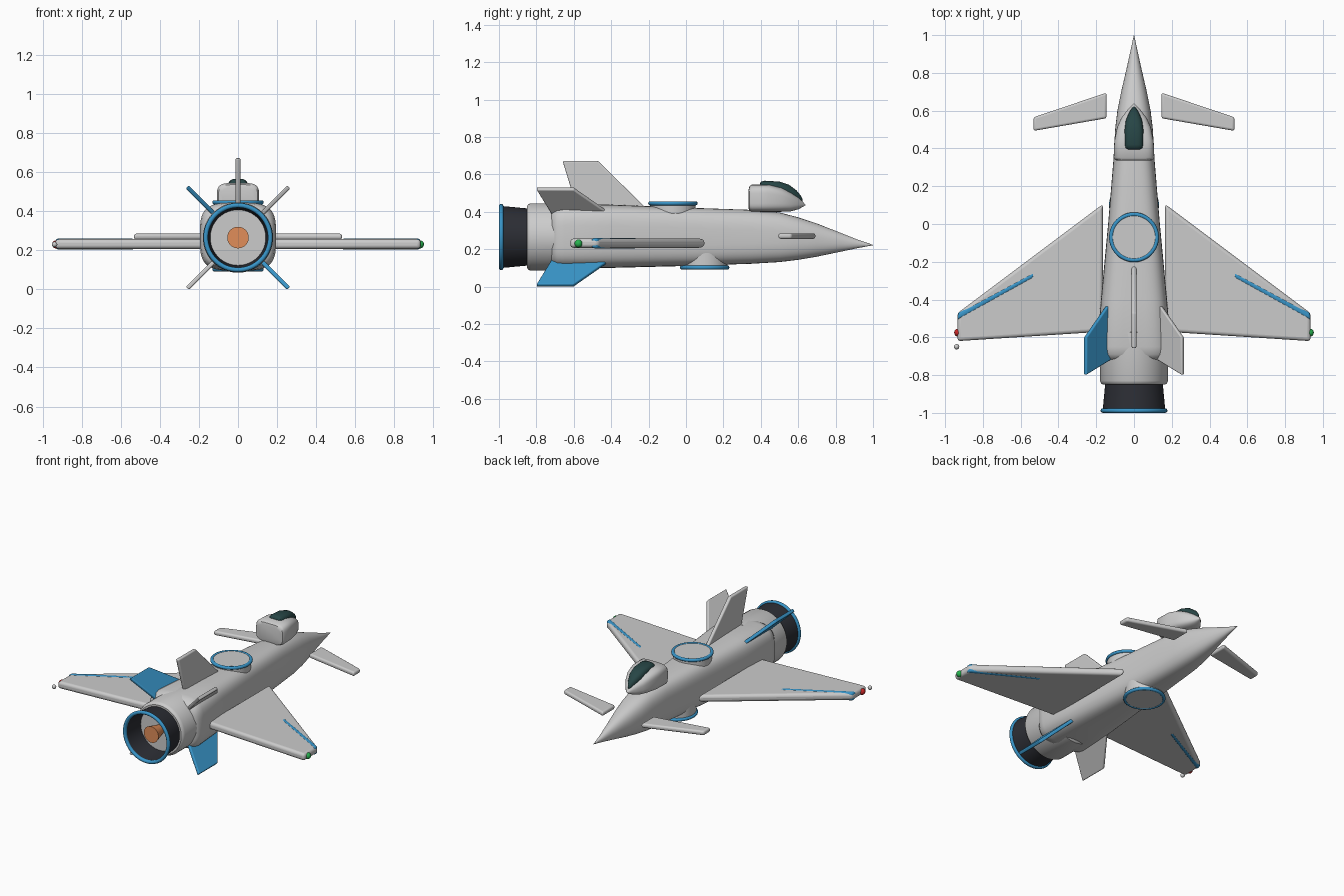
import bpy, bmesh, math
from mathutils import Matrix, Vector

if "Cube" in bpy.data.objects:
    bpy.data.objects.remove(bpy.data.objects["Cube"])


def material(name, rgb):
    m = bpy.data.materials.new(name)
    m.diffuse_color = (*rgb, 1)
    m.use_nodes = True
    m.node_tree.nodes["Principled BSDF"].inputs["Base Color"].default_value = m.diffuse_color
    return m


BLUE = material("blue", (0.04, 0.30, 0.58))
DARK = material("charcoal", (0.025, 0.027, 0.035))
GLASS = material("glass", (0.02, 0.06, 0.06))
ORANGE = material("orange", (0.75, 0.27, 0.10))
RED = material("red", (0.6, 0.02, 0.02))
GREEN = material("green", (0.02, 0.45, 0.08))


def finish(name, bm, mat=None, bevel=0, angle=35):
    bmesh.ops.recalc_face_normals(bm, faces=bm.faces)
    mesh = bpy.data.meshes.new(name)
    bm.to_mesh(mesh)
    bm.free()
    ob = bpy.data.objects.new(name, mesh)
    bpy.context.collection.objects.link(ob)
    if mat:
        mesh.materials.append(mat)
    if bevel:
        b = ob.modifiers.new("bevel", 'BEVEL')
        b.width, b.segments, b.limit_method = bevel, 4, 'ANGLE'
    bpy.ops.object.select_all(action='DESELECT')
    ob.select_set(True)
    bpy.context.view_layer.objects.active = ob
    bpy.ops.object.shade_smooth_by_angle(angle=math.radians(angle))
    return ob


def loft(name, sections, mat=None, n=48):
    """Superellipse sections along y: (y, half width, z bottom, z top, exponent)."""
    bm = bmesh.new()
    rings = []
    for y, w, zb, zt, e in sections:
        ring = []
        for i in range(n):
            a = 2 * math.pi * i / n
            c, s = math.cos(a), math.sin(a)
            x = w * math.copysign(abs(c) ** (2 / e), c)
            z = (zb + zt) / 2 + (zt - zb) / 2 * math.copysign(abs(s) ** (2 / e), s)
            ring.append(bm.verts.new((x, y, z)))
        rings.append(ring)
    for r, q in zip(rings, rings[1:]):
        for i in range(n):
            bm.faces.new((r[i], r[(i + 1) % n], q[(i + 1) % n], q[i]))
    bm.faces.new(rings[0])
    bm.faces.new(rings[-1])
    return finish(name, bm, mat, angle=40)


def revolve(name, profile, matrix, mat=None, closed=False, n=64):
    """Spin (radius, height) points about local z, then place with matrix."""
    bm = bmesh.new()
    vs = [bm.verts.new((r, 0, h)) for r, h in profile]
    pairs = list(zip(vs, vs[1:])) + ([(vs[-1], vs[0])] if closed else [])
    edges = [bm.edges.new(p) for p in pairs]
    bmesh.ops.spin(bm, geom=vs + edges, axis=(0, 0, 1), cent=(0, 0, 0),
                   angle=2 * math.pi, steps=n)
    bmesh.ops.remove_doubles(bm, verts=bm.verts, dist=1e-5)
    bm.transform(matrix)
    return finish(name, bm, mat)


def torus(name, R, r, matrix, mat):
    pts = [(R + r * math.cos(i * math.pi / 6), r * math.sin(i * math.pi / 6)) for i in range(12)]
    return revolve(name, pts, matrix, mat, closed=True)


def plate(name, outline, thick, matrix, mat=None, bevel=0.01):
    """Flat outline in local xy, thickened about z = 0."""
    bm = bmesh.new()
    f = bm.faces.new([bm.verts.new((x, y, -thick / 2)) for x, y in outline])
    ext = bmesh.ops.extrude_face_region(bm, geom=[f])["geom"]
    bmesh.ops.translate(bm, vec=(0, 0, thick),
                        verts=[v for v in ext if isinstance(v, bmesh.types.BMVert)])
    bm.transform(matrix)
    return finish(name, bm, mat, bevel)


def ball(name, loc, r, mat=None):
    bm = bmesh.new()
    bmesh.ops.create_uvsphere(bm, u_segments=20, v_segments=12, radius=r,
                              matrix=Matrix.Translation(loc))
    return finish(name, bm, mat)


# Fuselage
loft("fuselage", [
    (-0.722, 0.150, 0.130, 0.400, 3.6), (-0.715, 0.172, 0.112, 0.420, 3.6),
    (-0.69, 0.188, 0.099, 0.436, 3.6), (-0.65, 0.195, 0.095, 0.444, 3.6),
    (-0.4, 0.175, 0.100, 0.438, 3.6), (0.0, 0.137, 0.110, 0.422, 3.4),
    (0.35, 0.108, 0.122, 0.410, 3.0), (0.5, 0.100, 0.131, 0.396, 2.8),
    (0.6, 0.088, 0.143, 0.370, 2.6), (0.7, 0.068, 0.160, 0.337, 2.4),
    (0.82, 0.040, 0.185, 0.290, 2.2), (0.92, 0.018, 0.206, 0.250, 2),
    (1.0, 0.001, 0.221, 0.223, 2)])

# Cockpit and glass
loft("cockpit", [
    (0.335, 0.085, 0.415, 0.520, 4), (0.339, 0.100, 0.404, 0.536, 4),
    (0.352, 0.108, 0.399, 0.545, 4), (0.44, 0.104, 0.399, 0.545, 4),
    (0.51, 0.090, 0.400, 0.530, 3.5), (0.56, 0.068, 0.402, 0.505, 3),
    (0.60, 0.038, 0.413, 0.478, 2.6), (0.625, 0.015, 0.426, 0.453, 2.2),
    (0.638, 0.002, 0.434, 0.438, 2)])
loft("cockpit_glass", [
    (0.395, 0.036, 0.50, 0.552, 3), (0.402, 0.046, 0.49, 0.561, 3),
    (0.42, 0.050, 0.48, 0.566, 3), (0.50, 0.050, 0.47, 0.561, 3),
    (0.55, 0.043, 0.46, 0.545, 2.6), (0.59, 0.026, 0.455, 0.515, 2.4),
    (0.615, 0.010, 0.45, 0.485, 2), (0.622, 0.002, 0.45, 0.47, 2)], GLASS)

# Engine: local z points backwards (-y)
AFT = Matrix.Translation((0, 0, 0.265)) @ Matrix.Rotation(math.pi / 2, 4, 'X')
revolve("engine_ring", [(0, 0.56), (0.165, 0.56), (0.18, 0.575), (0.18, 0.83),
                        (0.175, 0.843), (0.165, 0.85), (0, 0.85)], AFT)
revolve("nozzle", [(0.152, 0.84), (0.166, 0.99), (0.155, 0.99), (0.141, 0.84)],
        AFT, DARK, closed=True)
torus("nozzle_rim", 0.165, 0.012, AFT @ Matrix.Translation((0, 0, 0.988)), BLUE)
revolve("exhaust_plug", [(0, 0.84), (0.03, 0.84), (0.055, 0.94), (0, 0.94)], AFT, ORANGE)

# Docking hatches above and below
for side, y, z0, z1, ring in (("top", -0.07, 0.36, 0.452, 0.445),
                              ("bottom", 0.10, 0.18, 0.094, 0.102)):
    at = Matrix.Translation((0, y, 0))
    revolve(side + "_hatch", [(0, z0), (0.122, z0), (0.122, z1), (0, z1)], at)
    torus(side + "_hatch_rim", 0.121, 0.011, at @ Matrix.Translation((0, 0, ring)), BLUE)

# Wings, canards and wing stripes, mirrored
for s, side in ((1, "right"), (-1, "left")):
    def level(z):
        return Matrix.Translation((0, 0, z)) @ Matrix.Diagonal((s, 1, 1, 1))
    plate(side + "_wing", [(0.165, 0.105), (0.935, -0.472), (0.935, -0.62), (0.165, -0.57)],
          0.049, level(0.232), bevel=0.018)
    plate(side + "_canard", [(0.145, 0.695), (0.532, 0.565), (0.532, 0.493), (0.145, 0.56)],
          0.03, level(0.27), bevel=0.012)
    plate(side + "_wing_stripe", [(0.53, -0.255), (0.933, -0.472), (0.933, -0.508), (0.53, -0.285)],
          0.055, level(0.232), BLUE, 0.012)
    ball(side + "_wing_light", (s * 0.931, -0.575, 0.23), 0.021, GREEN if s > 0 else RED)
ball("wing_tip_probe", (-0.939, -0.65, 0.23), 0.014)

# Vertical fin: local x -> z up, local y -> y
UP = Matrix.Rotation(-math.pi / 2, 4, 'Y')
plate("vertical_fin", [(0.41, -0.205), (0.672, -0.47), (0.672, -0.66), (0.41, -0.58)],
      0.025, UP, bevel=0.009)

# Four diagonal tail fins
for i, (name, mat) in enumerate((("upper_right_fin", None), ("upper_left_fin", BLUE),
                                 ("lower_left_fin", None), ("lower_right_fin", BLUE))):
    turn = Matrix.Translation((0, 0, 0.265)) @ Matrix.Rotation(-math.radians(45 + 90 * i), 4, 'Y')
    plate(name, [(0.16, -0.39), (0.367, -0.60), (0.367, -0.80), (0.16, -0.71)],
          0.022, turn, mat, 0.007)
